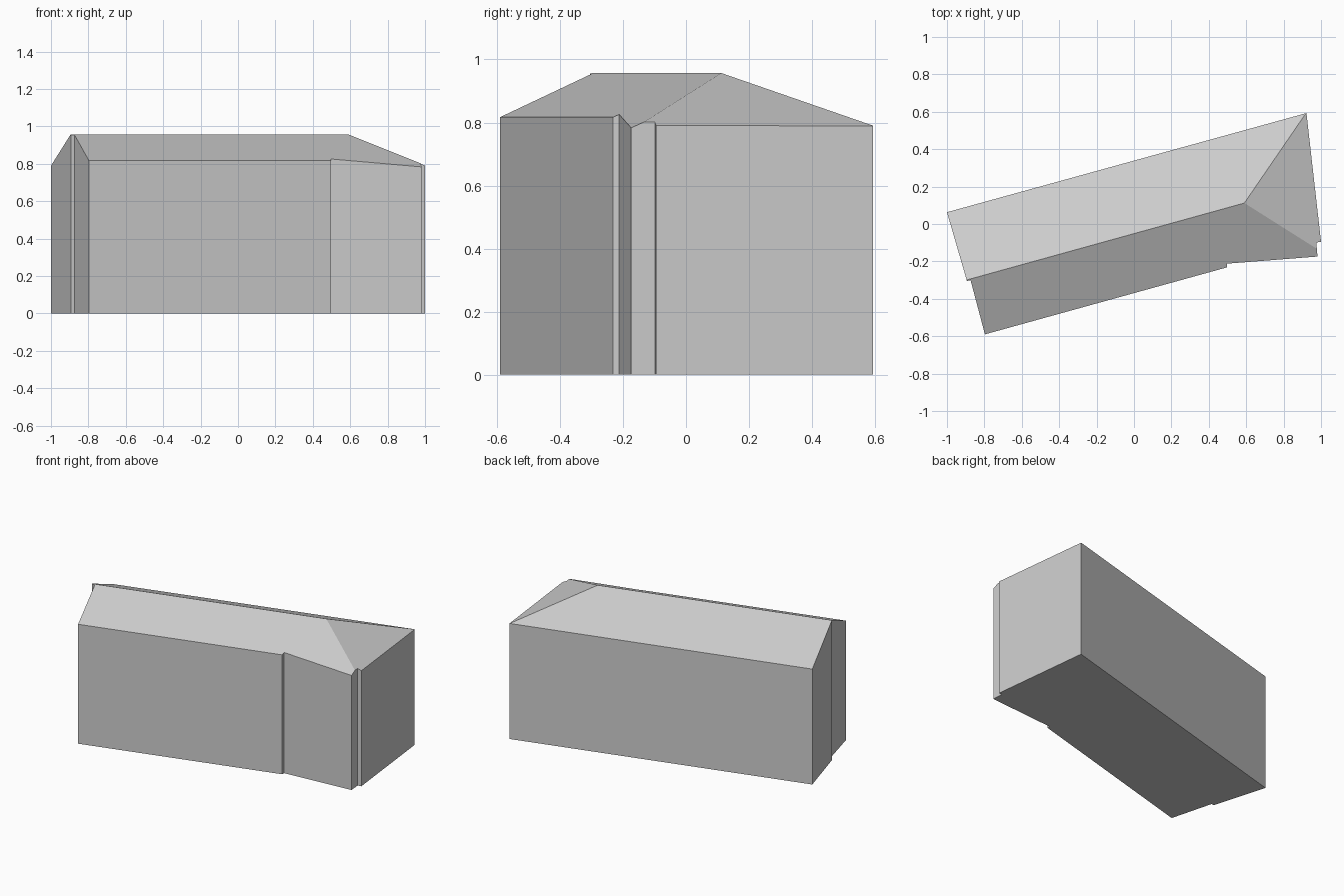
import bpy
import bmesh
from mathutils import Vector

cube = bpy.data.objects.get("Cube")
if cube:
    bpy.data.objects.remove(cube, do_unlink=True)

# One plain grey for the whole building
grey = bpy.data.materials.new("light grey")
grey.use_nodes = True
colour = (0.604, 0.604, 0.604, 1)
grey.diffuse_color = colour
grey.node_tree.nodes["Principled BSDF"].inputs["Base Color"].default_value = colour

# Outline of the walls, with small steps at both ends and along the front
footprint = [
    (-1.0, 0.063), (-0.893, -0.305), (-0.874, -0.300), (-0.797, -0.590),
    (0.497, -0.232), (0.497, -0.212), (0.981, -0.174), (0.975, -0.099),
    (1.0, -0.095), (0.922, 0.593),
]

# Roof slopes meeting at the hip point: horizontal facing and steepness
hip_point = Vector((0.59, 0.112, 0.957))
slopes = [
    ((-0.267, 0.964), 0.444),   # back
    ((0.267, -0.964), 0.457),   # front
    ((0.993, 0.116), 0.435),    # hipped end
]

# Raise the walls as a tall prism
bm = bmesh.new()
base = bm.faces.new([bm.verts.new((x, y, 0)) for x, y in footprint])
raised = bmesh.ops.extrude_face_region(bm, geom=[base], use_keep_orig=True)
top = [g for g in raised["geom"] if isinstance(g, bmesh.types.BMVert)]
bmesh.ops.translate(bm, verts=top, vec=(0, 0, 1.3))

# Slice each roof slope off the prism and close the cut
for (nx, ny), steep in slopes:
    bmesh.ops.bisect_plane(
        bm, geom=bm.verts[:] + bm.edges[:] + bm.faces[:], dist=1e-5,
        plane_co=hip_point, plane_no=Vector((nx * steep, ny * steep, 1)),
        clear_outer=True)
    rim = [e for e in bm.edges if e.is_boundary]
    bmesh.ops.holes_fill(bm, edges=rim, sides=0)

bmesh.ops.recalc_face_normals(bm, faces=bm.faces[:])
mesh = bpy.data.meshes.new("hipped_building")
bm.to_mesh(mesh)
bm.free()
mesh.materials.append(grey)
building = bpy.data.objects.new("hipped_building", mesh)
bpy.context.collection.objects.link(building)
